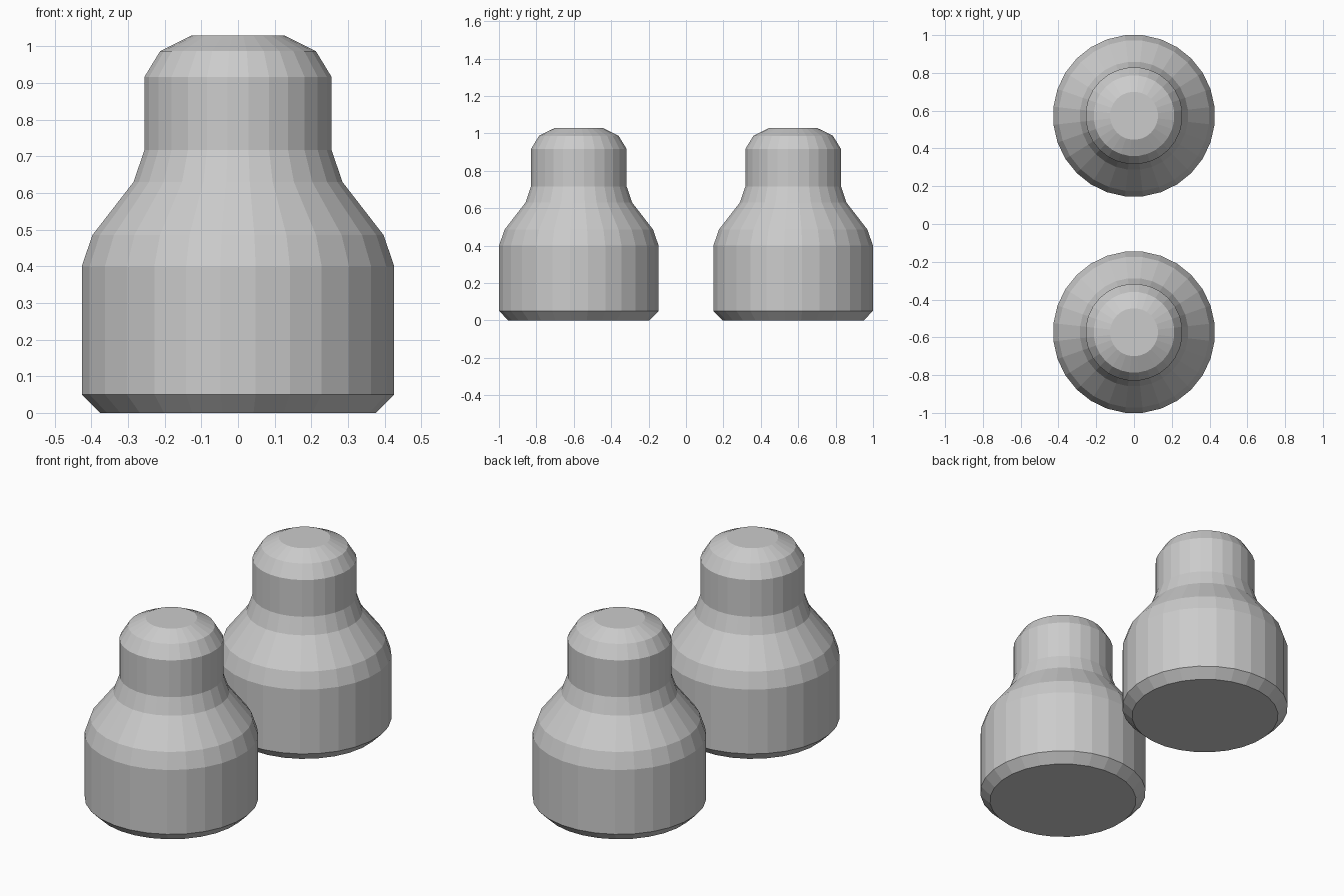
import bpy, bmesh
from math import sin, cos, pi

if "Cube" in bpy.data.objects:
    bpy.data.objects.remove(bpy.data.objects["Cube"])

SIDES = 28
# bottle profile: (radius, height)
PROFILE = [(0.379, 0), (0.429, 0.05), (0.429, 0.4), (0.4, 0.485), (0.287, 0.63),
           (0.257, 0.717), (0.257, 0.917), (0.214, 0.987), (0.127, 1.03)]


def shaker(name, y):
    bm = bmesh.new()
    # stacked rings following the profile
    rings = []
    for r, z in PROFILE:
        angles = [2 * pi * (i + 0.5) / SIDES for i in range(SIDES)]
        rings.append([bm.verts.new((r * cos(a), r * sin(a), z)) for a in angles])
    for low, high in zip(rings, rings[1:]):
        for i in range(SIDES):
            j = (i + 1) % SIDES
            bm.faces.new((low[i], low[j], high[j], high[i]))
    # flat base and top
    bm.faces.new(rings[0][::-1])
    bm.faces.new(rings[-1])
    mesh = bpy.data.meshes.new(name)
    bm.to_mesh(mesh)
    bm.free()
    obj = bpy.data.objects.new(name, mesh)
    obj.location.y = y
    bpy.context.collection.objects.link(obj)


# matching pair
shaker("front_shaker", -0.573)
shaker("back_shaker", 0.573)
